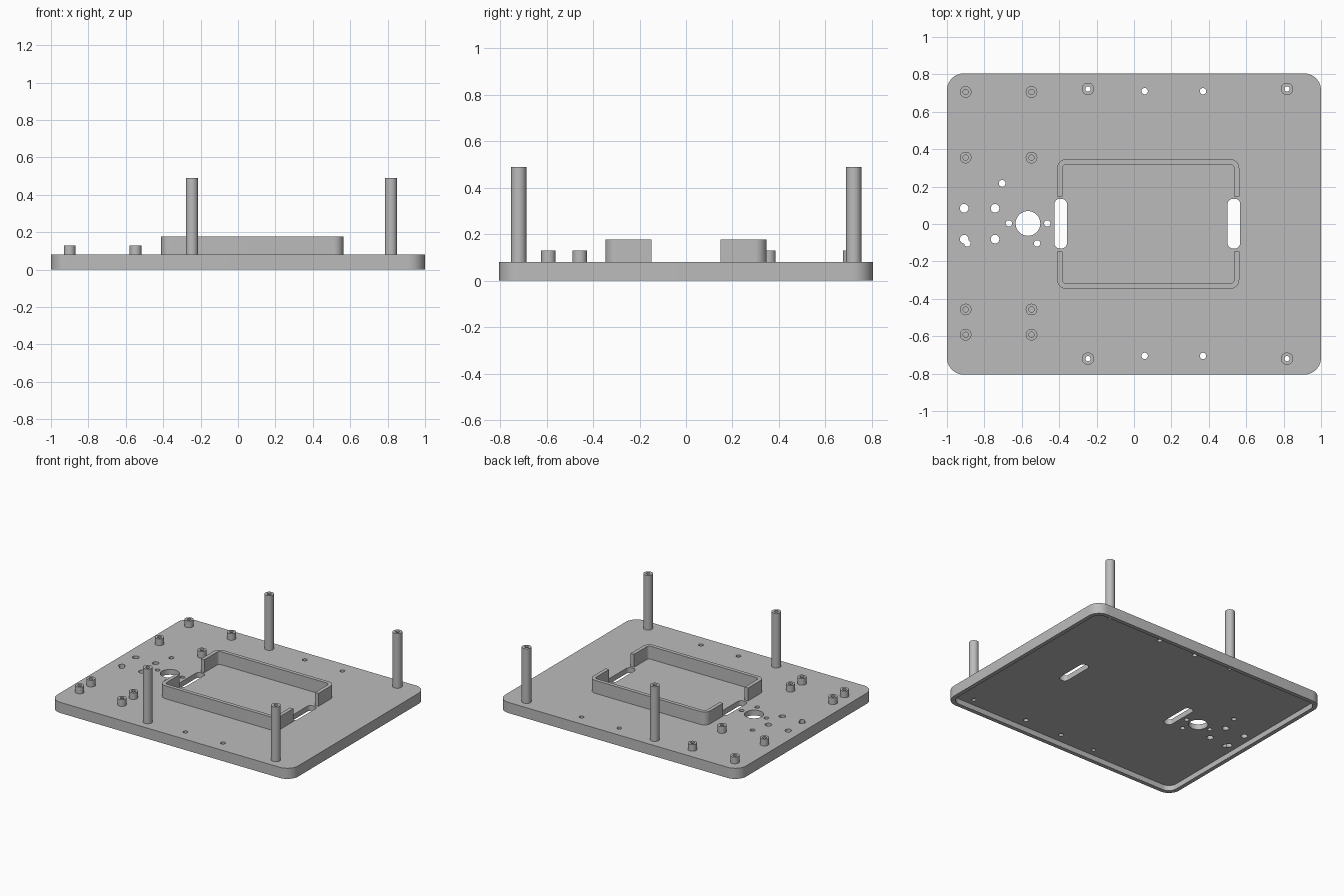
import bpy, bmesh
from math import sin, cos, pi, radians

cube = bpy.data.objects.get("Cube")
if cube:
    bpy.data.objects.remove(cube, do_unlink=True)

grey = bpy.data.materials.new("plain_grey")
grey.use_nodes = True
grey.diffuse_color = (0.5, 0.5, 0.5, 1)
grey.node_tree.nodes["Principled BSDF"].inputs["Base Color"].default_value = (0.5, 0.5, 0.5, 1)


def arc(cx, cy, r, start, end, n=10):
    """Points along an arc, angles in degrees."""
    angles = [radians(start + (end - start) * i / n) for i in range(n + 1)]
    return [(cx + r * cos(a), cy + r * sin(a)) for a in angles]


def circle(x, y, r, n=32):
    return arc(x, y, r, 0, 360, n)[:-1]


def rounded_rect(x, y, half_w, half_h, r):
    corners = [(1, 1), (-1, 1), (-1, -1), (1, -1)]
    points = []
    for i, (sx, sy) in enumerate(corners):
        points += arc(x + sx * (half_w - r), y + sy * (half_h - r), r, i * 90, i * 90 + 90)
    return points


def finish(name, bm):
    bmesh.ops.recalc_face_normals(bm, faces=bm.faces)
    mesh = bpy.data.meshes.new(name)
    bm.to_mesh(mesh)
    bm.free()
    mesh.materials.append(grey)
    obj = bpy.data.objects.new(name, mesh)
    bpy.context.collection.objects.link(obj)
    return obj


def prism(name, outlines, z0, z1):
    """Extrude closed outlines into solids within one object."""
    bm = bmesh.new()
    for outline in outlines:
        low = [bm.verts.new((x, y, z0)) for x, y in outline]
        high = [bm.verts.new((x, y, z1)) for x, y in outline]
        bm.faces.new(low[::-1])
        bm.faces.new(high)
        for i in range(len(low)):
            j = (i + 1) % len(low)
            bm.faces.new((low[i], low[j], high[j], high[i]))
    return finish(name, bm)


def tube(name, x, y, outer, inner, z0, z1):
    """Hollow round post."""
    bm = bmesh.new()
    profile = [(outer, z0), (outer, z1), (inner, z1), (inner, z0)]
    rings = [[bm.verts.new((px, py, z)) for px, py in circle(x, y, r)] for r, z in profile]
    for k in range(4):
        a, b = rings[k], rings[(k + 1) % 4]
        for i in range(len(a)):
            j = (i + 1) % len(a)
            bm.faces.new((a[i], a[j], b[j], b[i]))
    return finish(name, bm)


def smooth(obj):
    bpy.ops.object.select_all(action='DESELECT')
    obj.select_set(True)
    bpy.context.view_layer.objects.active = obj
    bpy.ops.object.shade_smooth_by_angle(angle=radians(30))


def cut(obj, cutter):
    mod = obj.modifiers.new("cut", 'BOOLEAN')
    mod.operation = 'DIFFERENCE'
    mod.solver = 'EXACT'
    mod.object = cutter
    cutter.hide_render = True
    bpy.context.view_layer.objects.active = obj
    bpy.ops.object.modifier_apply(modifier=mod.name)
    bpy.data.objects.remove(cutter, do_unlink=True)


TOP = 0.08
pillars = [(x, y) for x in (-0.246, 0.818) for y in (-0.72, 0.722)]
standoffs = [(x, y) for x in (-0.9, -0.548) for y in (-0.592, -0.457, 0.355, 0.706)]

# Base plate, hollowed underneath
plate = prism("base_plate", [rounded_rect(0, 0, 1, 0.805, 0.09)], 0, TOP)
cut(plate, prism("recess_cutter", [rounded_rect(0, 0, 0.97, 0.775, 0.065)], -0.05, 0.04))

# Through holes and slots
holes = [circle(x, y, 0.014) for x, y in pillars]
holes += [circle(x, y, 0.017) for x in (0.057, 0.369) for y in (-0.705, 0.71)]
holes += [circle(x, y, 0.023) for x in (-0.908, -0.743) for y in (-0.081, 0.084)]
holes += [circle(x, 0.003, 0.017) for x in (-0.669, -0.464)]
holes += [circle(-0.705, 0.217, 0.018), circle(-0.518, -0.104, 0.017)]
holes += [circle(-0.567, 0.003, 0.066, 48)]
holes += [rounded_rect(x, 0.002, 0.034, 0.133, 0.03) for x in (-0.392, 0.534)]
cut(plate, prism("hole_cutter", holes, -0.1, 0.2))
cut(plate, prism("overlap_hole_cutter", [circle(-0.891, -0.104, 0.017)], -0.1, 0.2))
smooth(plate)

# Tall corner pillars and short mounting standoffs
for i, (x, y) in enumerate(pillars):
    smooth(tube(f"pillar_{i + 1}", x, y, 0.033, 0.014, TOP, 0.49))
for i, (x, y) in enumerate(standoffs):
    smooth(tube(f"standoff_{i + 1}", x, y, 0.031, 0.014, TOP, 0.13))

# Two C-shaped walls around the central bay
left, right, reach, gap, wall, r = -0.411, 0.563, 0.347, 0.148, 0.028, 0.05


def wall_path(inset):
    radius = r - inset
    return ([(right - inset, gap)]
            + arc(right - r, reach - r, radius, 0, 90)
            + arc(left + r, reach - r, radius, 90, 180)
            + [(left + inset, gap)])


back = wall_path(0) + wall_path(wall)[::-1]
smooth(prism("back_bay_wall", [back], TOP, 0.177))
smooth(prism("front_bay_wall", [[(x, -y) for x, y in back]], TOP, 0.177))
